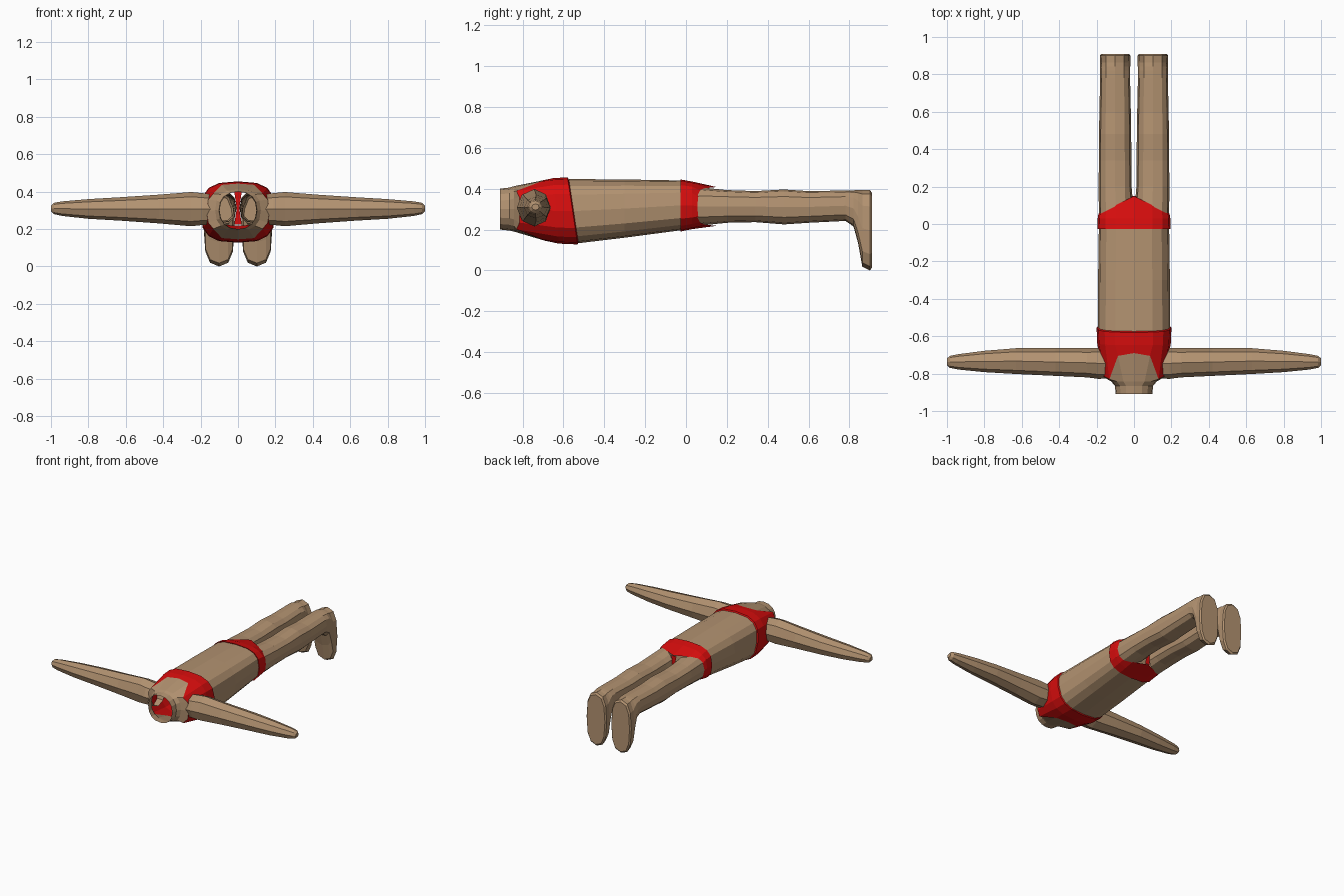
import bpy, bmesh, math


def material(name, rgb):
    m = bpy.data.materials.new(name)
    m.diffuse_color = (*rgb, 1)
    return m


SKIN = material("skin tan", (0.45, 0.29, 0.165))
RED = material("swimsuit red", (0.68, 0.004, 0.004))


def spow(v, e):
    return math.copysign(abs(v) ** e, v)


def oval(n, e, cu, ru, lo, hi):
    """Rounded-box outline: list of (u, v) points, v running between lo and hi."""
    pts = []
    for i in range(n):
        a = 2 * math.pi * i / n
        c, s = round(math.cos(a), 6), round(math.sin(a), 6)
        pts.append((cu + ru * spow(c, e), (lo + hi) / 2 + (hi - lo) / 2 * spow(s, e)))
    return pts


def loft(name, rings, mat, cap_end=False, extra=()):
    bm = bmesh.new()
    vr = [[bm.verts.new(p) for p in r] for r in rings]
    n = len(vr[0])
    for a, b in zip(vr, vr[1:]):
        for i in range(n):
            j = (i + 1) % n
            bm.faces.new((a[i], a[j], b[j], b[i]))
    if cap_end:
        bm.faces.new(vr[-1])
    bmesh.ops.recalc_face_normals(bm, faces=bm.faces)
    for poly in extra:
        bm.faces.new([bm.verts.new(p) for p in poly])
    me = bpy.data.meshes.new(name)
    bm.to_mesh(me)
    bm.free()
    me.materials.append(mat)
    ob = bpy.data.objects.new(name, me)
    bpy.context.collection.objects.link(ob)
    return ob


def body_ring(y, hw, lo, hi, e=0.7, slope=0.0):
    return [(x, y - slope * (z - 0.29), z) for x, z in oval(16, e, 0, hw, lo, hi)]


def scoop_ring():
    # neckline dips at the middle of chest and back, rises to the shoulder straps
    ring = []
    for i, (x, z) in enumerate(oval(16, 0.7, 0, 0.168, 0.175, 0.415)):
        k = min(abs(i - 4), abs(i - 12))
        if k < 2:
            z += math.copysign(0.028 if z > 0.3 else 0.03, z - 0.295)
            ring.append((x, (-0.69, -0.705)[k], z))
        else:
            ring.append((x, -0.83 if k == 2 else -0.815, z))
    return ring


# bare torso between the two garments
loft("torso", [body_ring(-0.55, 0.193, 0.133, 0.447, slope=0.15),
               body_ring(-0.30, 0.192, 0.160, 0.445),
               body_ring(-0.02, 0.188, 0.197, 0.440)], SKIN)

# top garment: band, chest, straps
scoop = scoop_ring()
loft("swim_top", [body_ring(-0.55, 0.191, 0.135, 0.445, slope=0.15),
                  body_ring(-0.555, 0.200, 0.127, 0.455, slope=0.15),
                  body_ring(-0.635, 0.197, 0.131, 0.452, slope=0.08),
                  scoop], RED)

# upper chest and open neck
loft("neck", [scoop,
              body_ring(-0.842, 0.122, 0.190, 0.412, 0.8),
              body_ring(-0.865, 0.102, 0.195, 0.405, 0.9),
              body_ring(-0.91, 0.098, 0.200, 0.400, 0.9)], SKIN)

# bottom garment: rear edge slants back to the crotch
rear = [(x, 0.15 - 0.5 * abs(x), z) for x, z in oval(16, 0.7, 0, 0.19, 0.218, 0.408)]
crotch = [(-0.02, 0.14, 0.40), (0.02, 0.14, 0.40), (0.007, 0.15, 0.31),
          (0.02, 0.14, 0.225), (-0.02, 0.14, 0.225), (-0.007, 0.15, 0.31)]
loft("swim_bottom", [body_ring(-0.025, 0.186, 0.197, 0.438),
                     body_ring(-0.028, 0.195, 0.190, 0.445),
                     body_ring(0.03, 0.194, 0.202, 0.435), rear], RED, extra=[crotch])

# legs with feet: y, x half-width, bottom z, top z
LEG = [(0.20, 0.088, 0.233, 0.393), (0.34, 0.087, 0.236, 0.388),
       (0.48, 0.086, 0.225, 0.396), (0.60, 0.084, 0.233, 0.388),
       (0.78, 0.080, 0.242, 0.391), (0.82, 0.080, 0.215, 0.392),
       (0.843, 0.081, 0.130, 0.393), (0.863, 0.081, 0.018, 0.393),
       (0.900, 0.082, 0.000, 0.393), (0.910, 0.074, 0.012, 0.380)]
# arms: x, y centre, y radius, bottom z, top z
ARM = [(0.13, -0.745, 0.080, 0.225, 0.385), (0.19, -0.745, 0.083, 0.222, 0.392),
       (0.25, -0.742, 0.078, 0.215, 0.398), (0.42, -0.738, 0.074, 0.230, 0.384),
       (0.63, -0.733, 0.069, 0.245, 0.370), (0.80, -0.735, 0.057, 0.255, 0.360),
       (0.94, -0.737, 0.041, 0.270, 0.348), (0.985, -0.737, 0.032, 0.280, 0.340),
       (1.00, -0.737, 0.018, 0.295, 0.325)]

for side, s in (("left", -1), ("right", 1)):
    first = [(s * x, 0.145 - 0.5 * x, z) for x, z in oval(12, 0.8, 0.098, 0.09, 0.222, 0.404)]
    rings = [first]
    for y, r, lo, hi in LEG:
        rings.append([(s * x, y, z) for x, z in oval(12, 0.75, 0.101, r, lo, hi)])
    loft(side + "_leg", rings, SKIN, cap_end=True)

    rings = [[(s * x, y, z) for y, z in oval(8, 0.95, cy, r, lo, hi)]
             for x, cy, r, lo, hi in ARM]
    loft(side + "_arm", rings, SKIN, cap_end=True)
